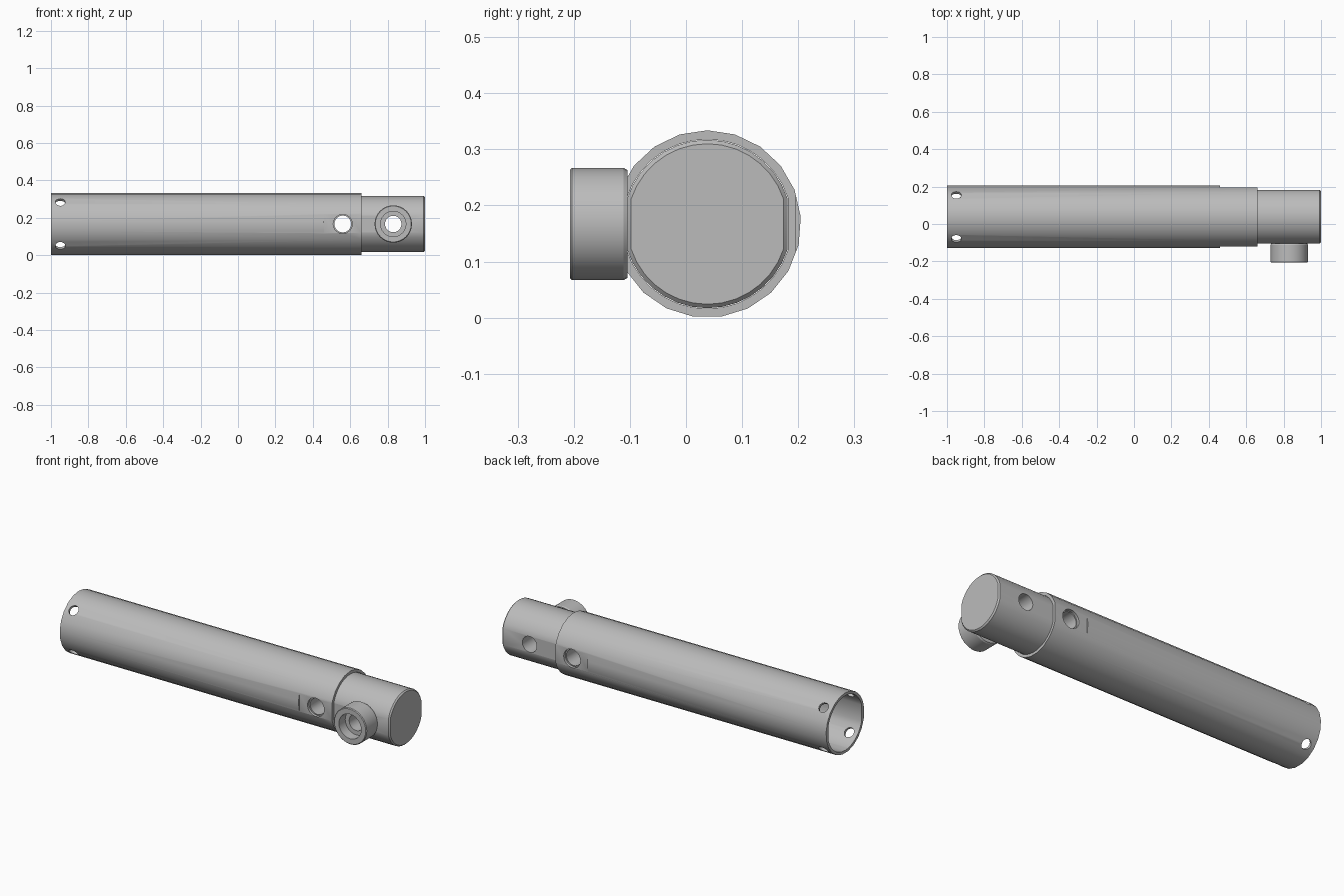
import bpy
import bmesh
from math import sin, cos, pi, acos, radians
from mathutils import Matrix, Vector

if "Cube" in bpy.data.objects:
    bpy.data.objects.remove(bpy.data.objects["Cube"], do_unlink=True)

CY, CZ = 0.038, 0.167          # axis of the tube
HOLE_X, BOSS_X, PIN_X = 0.56, 0.83, -0.95

steel = bpy.data.materials.new("steel grey")
steel.use_nodes = True
GREY = (0.5, 0.5, 0.5, 1)
steel.diffuse_color = GREY
steel.node_tree.nodes["Principled BSDF"].inputs["Base Color"].default_value = GREY


def circle(r, n, start=0.0):
    return [(r * cos(start + 2 * pi * i / n), r * sin(start + 2 * pi * i / n)) for i in range(n)]


def flatted(r, flat, n=14):
    """Circle with a flat on each side, at a distance from the centre."""
    a = acos(flat / r)
    arc = [a + (pi - 2 * a) * i / n for i in range(n + 1)]
    return [(r * cos(t + k), r * sin(t + k)) for k in (0, pi) for t in arc]


def loft(name, rings):
    """Solid skinned through (x, profile) rings along the x axis."""
    bm = bmesh.new()
    loops = [[bm.verts.new((x, y, z)) for y, z in prof] for x, prof in rings]
    n = len(loops[0])
    for a, b in zip(loops, loops[1:]):
        for i in range(n):
            j = (i + 1) % n
            bm.faces.new((a[i], a[j], b[j], b[i]))
    bm.faces.new(loops[0])
    bm.faces.new(loops[-1])
    bmesh.ops.recalc_face_normals(bm, faces=bm.faces)
    mesh = bpy.data.meshes.new(name)
    bm.to_mesh(mesh)
    bm.free()
    mesh.materials.append(steel)
    obj = bpy.data.objects.new(name, mesh)
    bpy.context.collection.objects.link(obj)
    return obj


def place(obj, x=0.0, turn=None):
    m = Matrix.Translation((x, CY, CZ))
    obj.data.transform(m @ turn if turn else m)
    return obj


def drill(x, r, direction, start, end, n=24):
    """Round cutter through the tube axis at x, along a direction."""
    turn = Vector((1, 0, 0)).rotation_difference(Vector(direction)).to_matrix().to_4x4()
    return place(loft("cutter", [(start, circle(r, n)), (end, circle(r, n))]), x, turn)


def cut(obj, cutters):
    bpy.context.view_layer.objects.active = obj
    for c in cutters:
        c.hide_render = True
        mod = obj.modifiers.new("cut", "BOOLEAN")
        mod.operation = "DIFFERENCE"
        mod.solver = "EXACT"
        mod.object = c
        bpy.ops.object.modifier_apply(modifier=mod.name)
        bpy.data.objects.remove(c, do_unlink=True)


def smooth(obj):
    bpy.ops.object.select_all(action="DESELECT")
    obj.select_set(True)
    bpy.context.view_layer.objects.active = obj
    bpy.ops.object.shade_smooth_by_angle(angle=radians(28))


# Outer tube: bore, side flats, cross hole and diagonal pin holes
outer = circle(0.167, 21, pi / 2)
tube = place(loft("outer_tube", [(-1, outer), (0.66, outer)]))
bore = flatted(0.151, 0.144)
cutters = [place(loft("cutter", [(-1.1, bore), (0.8, bore)]))]
for side in (-1, 1):
    slab = [(side * y, z) for y, z in ((0.158, -0.2), (0.3, -0.2), (0.3, 0.2), (0.158, 0.2))]
    cutters.append(place(loft("cutter", [(0.46, slab), (0.8, slab)])))
cutters.append(drill(HOLE_X, 0.051, (0, 1, 0), -0.4, 0.4))
cutters += [drill(PIN_X, 0.027, (0, 1, s), -0.4, 0.4, 16) for s in (-1, 1)]
cut(tube, cutters)
smooth(tube)

# Solid insert with a chamfered end
body, tip = flatted(0.15, 0.143), flatted(0.143, 0.136)
insert = place(loft("insert", [(0.46, body), (0.993, body), (1.0, tip)]))
cut(insert, [drill(HOLE_X, 0.045, (0, 1, 0), -0.4, 0.4),
             drill(BOSS_X, 0.044, (0, 1, 0), -0.4, 0.4)])
smooth(insert)

# Round boss on the front flat, with a counterbored hole
boss_rings = ((0.142, 0.096), (0.149, 0.1), (0.241, 0.1), (0.245, 0.096))
to_front = Matrix.Rotation(-pi / 2, 4, "Z")
boss = place(loft("boss", [(d, circle(r, 32)) for d, r in boss_rings]), BOSS_X, to_front)
cut(boss, [drill(BOSS_X, 0.044, (0, 1, 0), -0.4, 0.4),
           drill(BOSS_X, 0.068, (0, -1, 0), 0.19, 0.4)])
smooth(boss)
